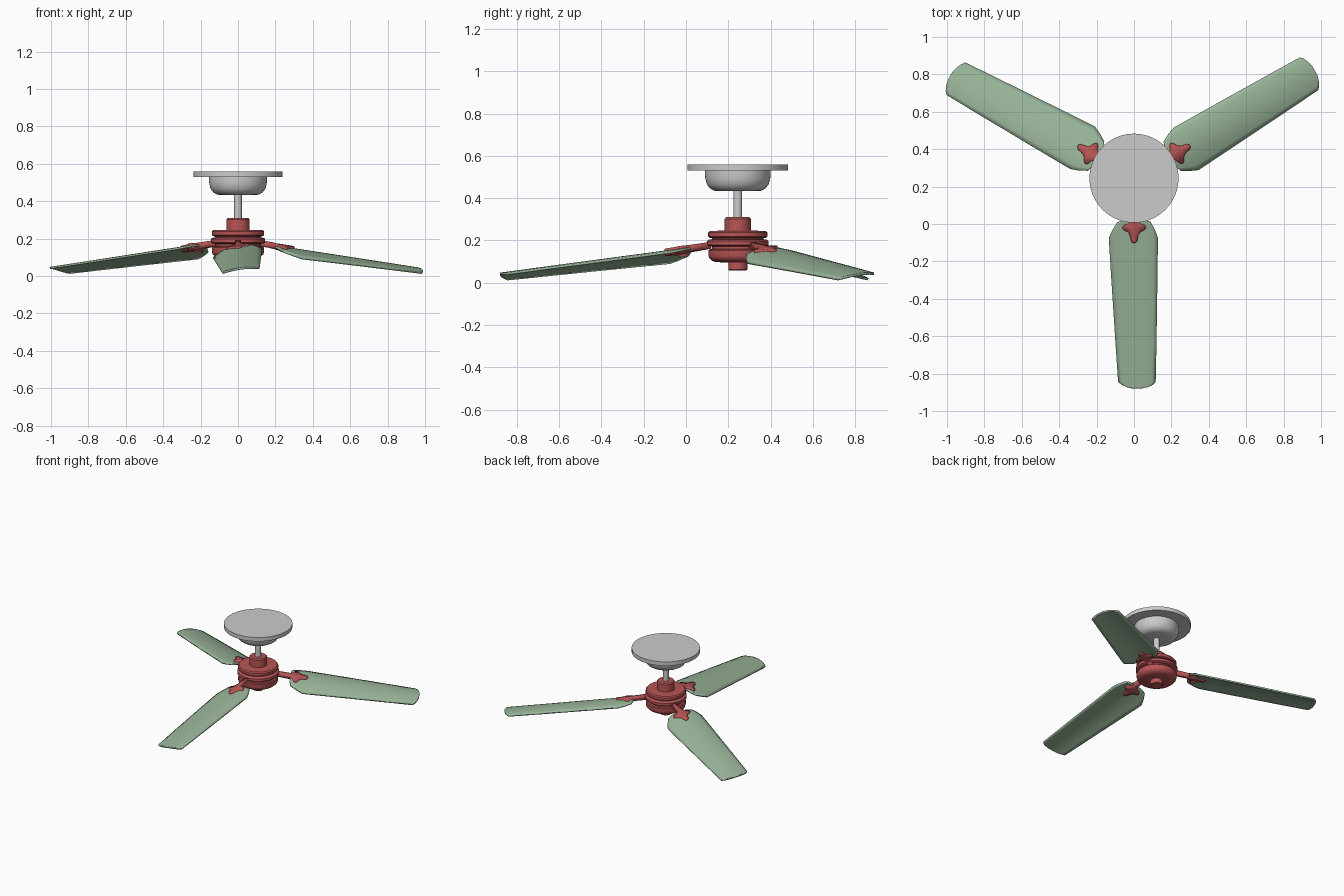
import bpy, bmesh, math
from mathutils import Matrix

if "Cube" in bpy.data.objects:
    bpy.data.objects.remove(bpy.data.objects["Cube"])

CY = 0.245  # fan axis position in y


def material(name, rgb):
    m = bpy.data.materials.new(name)
    m.diffuse_color = (*rgb, 1)
    m.use_nodes = True
    m.node_tree.nodes["Principled BSDF"].inputs["Base Color"].default_value = m.diffuse_color
    return m


RED = material("red_metal", (0.48, 0.09, 0.09))
GREEN = material("green_paint", (0.32, 0.46, 0.32))


def finish(name, bm, mat=None, angle=35, thickness=0):
    bmesh.ops.recalc_face_normals(bm, faces=bm.faces)
    if thickness and sum(f.normal.z for f in bm.faces) < 0:
        bmesh.ops.reverse_faces(bm, faces=bm.faces)
    me = bpy.data.meshes.new(name)
    bm.to_mesh(me)
    bm.free()
    ob = bpy.data.objects.new(name, me)
    bpy.context.collection.objects.link(ob)
    if mat:
        me.materials.append(mat)
    if thickness:
        s = ob.modifiers.new("thickness", 'SOLIDIFY')
        s.thickness = thickness
        s.offset = -1
    bpy.ops.object.select_all(action='DESELECT')
    bpy.context.view_layer.objects.active = ob
    ob.select_set(True)
    bpy.ops.object.shade_smooth_by_angle(angle=math.radians(angle))
    return ob


def lathe(name, profile, mat=None, n=48):
    """Revolve (radius, z) points round the fan axis and cap both ends."""
    bm = bmesh.new()
    rings = [[bm.verts.new((r * math.cos(2 * math.pi * i / n),
                            CY + r * math.sin(2 * math.pi * i / n), z))
              for i in range(n)] for r, z in profile]
    for a, b in zip(rings, rings[1:]):
        for i in range(n):
            bm.faces.new((a[i], a[(i + 1) % n], b[(i + 1) % n], b[i]))
    bm.faces.new(rings[0])
    bm.faces.new(rings[-1])
    return finish(name, bm, mat)


# Ceiling mount and rod
lathe("ceiling_plate", [(0.238, 0.53), (0.238, 0.56)], n=64)
lathe("mount_dome", [(0.10, 0.433), (0.115, 0.437), (0.133, 0.448), (0.146, 0.466),
                     (0.153, 0.49), (0.155, 0.51), (0.155, 0.532)])
lathe("down_rod", [(0.021, 0.30), (0.021, 0.44)], n=24)

# Motor housing: stacked rings with grooves between them
lathe("motor_housing", [
    (0.04, 0.057), (0.045, 0.062), (0.045, 0.095), (0.105, 0.098), (0.122, 0.104),
    (0.135, 0.116), (0.139, 0.128), (0.139, 0.152), (0.134, 0.158), (0.122, 0.160),
    (0.122, 0.172), (0.138, 0.174), (0.145, 0.179), (0.145, 0.198), (0.138, 0.204),
    (0.122, 0.206), (0.122, 0.212), (0.134, 0.213), (0.14, 0.219), (0.14, 0.237),
    (0.133, 0.245), (0.062, 0.247), (0.062, 0.302), (0.055, 0.31)], RED)


def blade_z(r, t):
    """Upper blade surface: droops outward and is cambered across."""
    return 0.168 - 0.134 * (r - 0.23) - 1.5 * (t - 0.06) ** 2


def arm_z(r, t):
    """Bracket follows the blade, then rises to the motor."""
    k = min(1, max(0, (r - 0.13) / 0.11))
    return k * (blade_z(r, t) + 0.012) + (1 - k) * 0.193


# Blade outline: radius, trailing edge, leading edge
BLADE = [(0.225, -0.06, 0.06), (0.235, -0.09, 0.09), (0.28, -0.117, 0.114),
         (0.32, -0.135, 0.128), (0.50, -0.124, 0.126), (0.70, -0.111, 0.123),
         (0.90, -0.098, 0.12), (1.09, -0.085, 0.116), (1.105, -0.065, 0.10),
         (1.117, -0.04, 0.075), (1.125, -0.01, 0.04)]

# Half outline of the star bracket: radius, offset
STAR = [(0.13, 0.015), (0.225, 0.015), (0.245, 0.032), (0.253, 0.056), (0.265, 0.064),
        (0.277, 0.055), (0.288, 0.034), (0.308, 0.021), (0.336, 0.016), (0.347, 0.006)]


def make_blade(name, rot):
    bm = bmesh.new()
    n = 10
    rows = []
    for r, lo, hi in BLADE:
        ts = [lo + (hi - lo) * i / n for i in range(n + 1)]
        rows.append([bm.verts.new(rot @ Matrix.Translation((r, t, blade_z(r, t))).translation)
                     for t in ts])
    for a, b in zip(rows, rows[1:]):
        for i in range(n):
            bm.faces.new((a[i], b[i], b[i + 1], a[i + 1]))
    finish(name, bm, GREEN, thickness=0.011)


def make_bracket(name, rot):
    bm = bmesh.new()
    rows = [[bm.verts.new(rot @ Matrix.Translation((r, t, arm_z(r, t))).translation)
             for t in (-h, 0, h)] for r, h in STAR]
    for a, b in zip(rows, rows[1:]):
        for i in range(2):
            bm.faces.new((a[i], b[i], b[i + 1], a[i + 1]))
    finish(name, bm, RED, thickness=0.032)


# Three blades with their brackets
for i, deg in enumerate((-90, 30, 150), 1):
    rot = Matrix.Translation((0, CY, 0)) @ Matrix.Rotation(math.radians(deg), 4, 'Z')
    make_blade(f"blade_{i}", rot)
    make_bracket(f"blade_bracket_{i}", rot)
